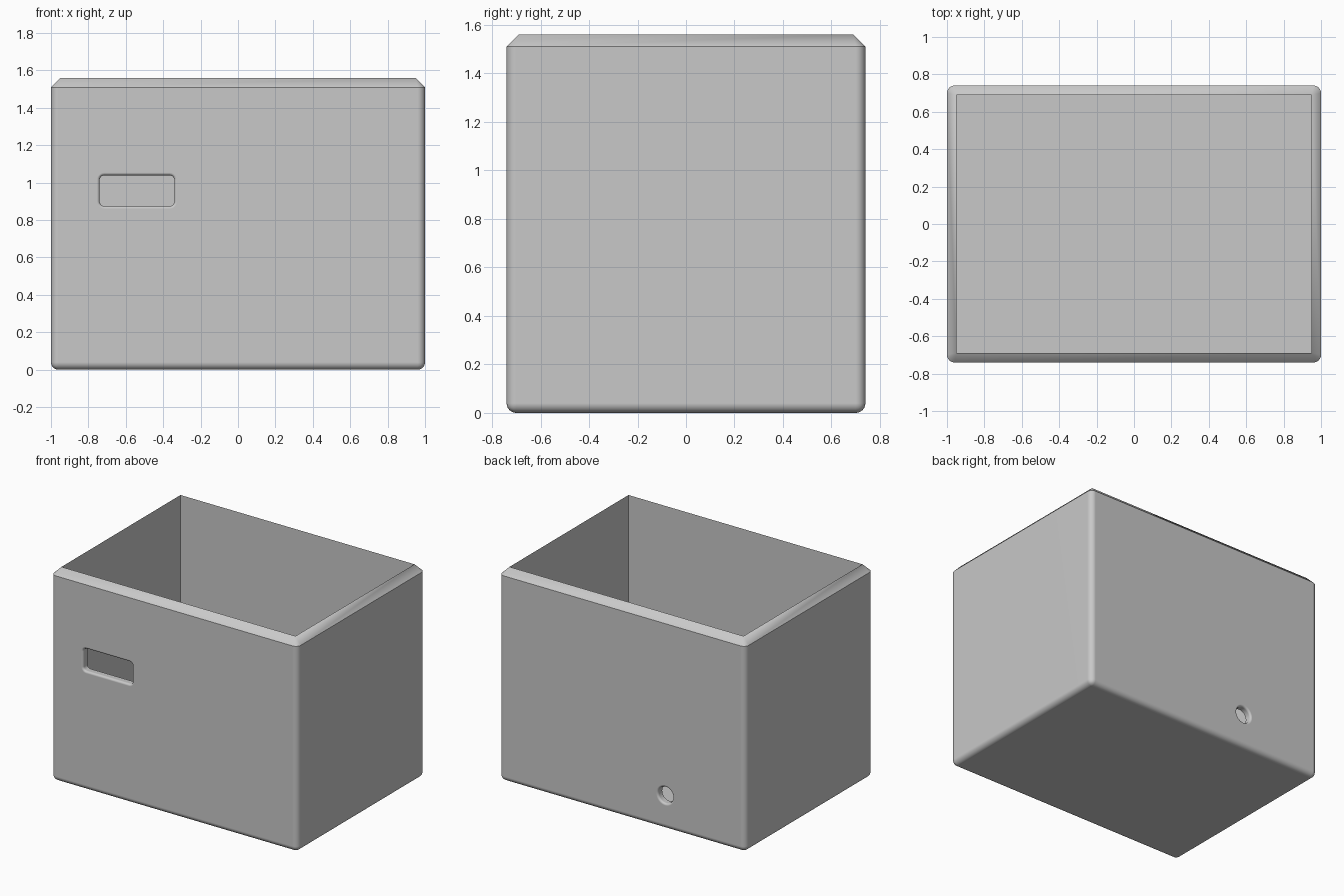
import bpy, bmesh, math
from mathutils import Matrix, Vector

if "Cube" in bpy.data.objects:
    bpy.data.objects.remove(bpy.data.objects["Cube"])

HX, HY = 1.0, 0.74          # outer half sizes
WALL, TOP, RIM = 0.05, 1.51, 1.56
FILLET = 0.04

grey = bpy.data.materials.new("light_grey")
grey.diffuse_color = (0.58, 0.58, 0.58, 1)
grey.use_nodes = True
grey.node_tree.nodes["Principled BSDF"].inputs["Base Color"].default_value = grey.diffuse_color


def make_object(name, bm):
    bmesh.ops.recalc_face_normals(bm, faces=bm.faces[:])
    mesh = bpy.data.meshes.new(name)
    bm.to_mesh(mesh)
    bm.free()
    mesh.materials.append(grey)
    obj = bpy.data.objects.new(name, mesh)
    bpy.context.collection.objects.link(obj)
    return obj


def extrude_boundary(bm):
    """Extrude the open border and return the new vertices."""
    border = [e for e in bm.edges if e.is_boundary]
    out = bmesh.ops.extrude_edge_only(bm, edges=border)["geom"]
    return [g for g in out if isinstance(g, bmesh.types.BMVert)]


def build_box():
    bm = bmesh.new()
    bmesh.ops.create_cube(bm, size=1, matrix=Matrix.Translation((0, 0, TOP / 2))
                          @ Matrix.Diagonal((2 * HX, 2 * HY, TOP, 1)))
    # rounded upright and bottom edges
    edges = [e for e in bm.edges if min(v.co.z for v in e.verts) < TOP / 2]
    bmesh.ops.bevel(bm, geom=edges, offset=FILLET, segments=6, profile=0.5,
                    affect='EDGES', clamp_overlap=True)
    # open the top
    lid = [f for f in bm.faces if f.calc_center_median().z > TOP - 0.001]
    bmesh.ops.delete(bm, geom=lid, context='FACES_ONLY')
    # chamfered rim closing onto the sharp inner corners
    ix, iy = HX - WALL, HY - WALL
    for v in extrude_boundary(bm):
        v.co = Vector((max(-ix, min(ix, v.co.x)), max(-iy, min(iy, v.co.y)), RIM))
    bmesh.ops.remove_doubles(bm, verts=bm.verts[:], dist=0.0005)
    # inner walls and floor
    for v in extrude_boundary(bm):
        v.co.z = WALL
    bmesh.ops.holes_fill(bm, edges=[e for e in bm.edges if e.is_boundary], sides=0)
    return make_object("open_box", bm)


def build_cutter(name, hw, hh, radius, fillet, place, seg):
    """Rounded opening (half sizes hw, hh) that flares at the outer surface."""
    bm = bmesh.new()
    layers = [(-0.2, 0.0)]
    for i in range(6):
        a = math.radians(18 * i)
        layers.append((-fillet + fillet * math.sin(a), fillet * (1 - math.cos(a))))
    layers.append((0.1, fillet))
    rings = []
    for depth, grow in layers:
        ring = []
        for q, (sx, sy) in enumerate([(1, 1), (-1, 1), (-1, -1), (1, -1)]):
            for k in range(seg + 1):
                a = math.pi / 2 * (q + k / seg)
                r = radius + grow
                ring.append(bm.verts.new((sx * (hw - radius) + r * math.cos(a),
                                          sy * (hh - radius) + r * math.sin(a), depth)))
        rings.append(ring)
    n = len(rings[0])
    for low, high in zip(rings, rings[1:]):
        for i in range(n):
            j = (i + 1) % n
            bm.faces.new((low[i], low[j], high[j], high[i]))
    bm.faces.new(rings[0])
    bm.faces.new(rings[-1])
    bmesh.ops.remove_doubles(bm, verts=bm.verts[:], dist=0.0001)
    bm.transform(place)
    obj = make_object(name, bm)
    obj.hide_render = True
    return obj


def facing(location, turn):
    """Outward-facing placement: turn 0 = front, -90 = left, 180 = back."""
    return (Matrix.Translation(location) @ Matrix.Rotation(math.radians(turn), 4, 'Z')
            @ Matrix.Rotation(math.radians(90), 4, 'X'))


box = build_box()
cutters = [
    build_cutter("slot_cutter", 0.20, 0.082, 0.025, 0.015,
                 facing((-0.54, -HY, 0.957), 0), 5),
    build_cutter("large_hole_cutter", 0.13, 0.13, 0.13, 0.02,
                 facing((-HX, 0.0, 0.94), -90), 10),
    build_cutter("small_hole_cutter", 0.06, 0.06, 0.06, 0.015,
                 facing((-0.35, HY, 0.25), 180), 8),
]

# cut the three openings
bpy.context.view_layer.objects.active = box
box.select_set(True)
for cutter in cutters:
    mod = box.modifiers.new("opening", 'BOOLEAN')
    mod.object, mod.operation, mod.solver = cutter, 'DIFFERENCE', 'EXACT'
    bpy.ops.object.modifier_apply(modifier=mod.name)
    bpy.data.objects.remove(cutter)

bpy.ops.object.shade_smooth_by_angle(angle=math.radians(30))
weighted = box.modifiers.new("clean_shading", 'WEIGHTED_NORMAL')
weighted.keep_sharp = True
